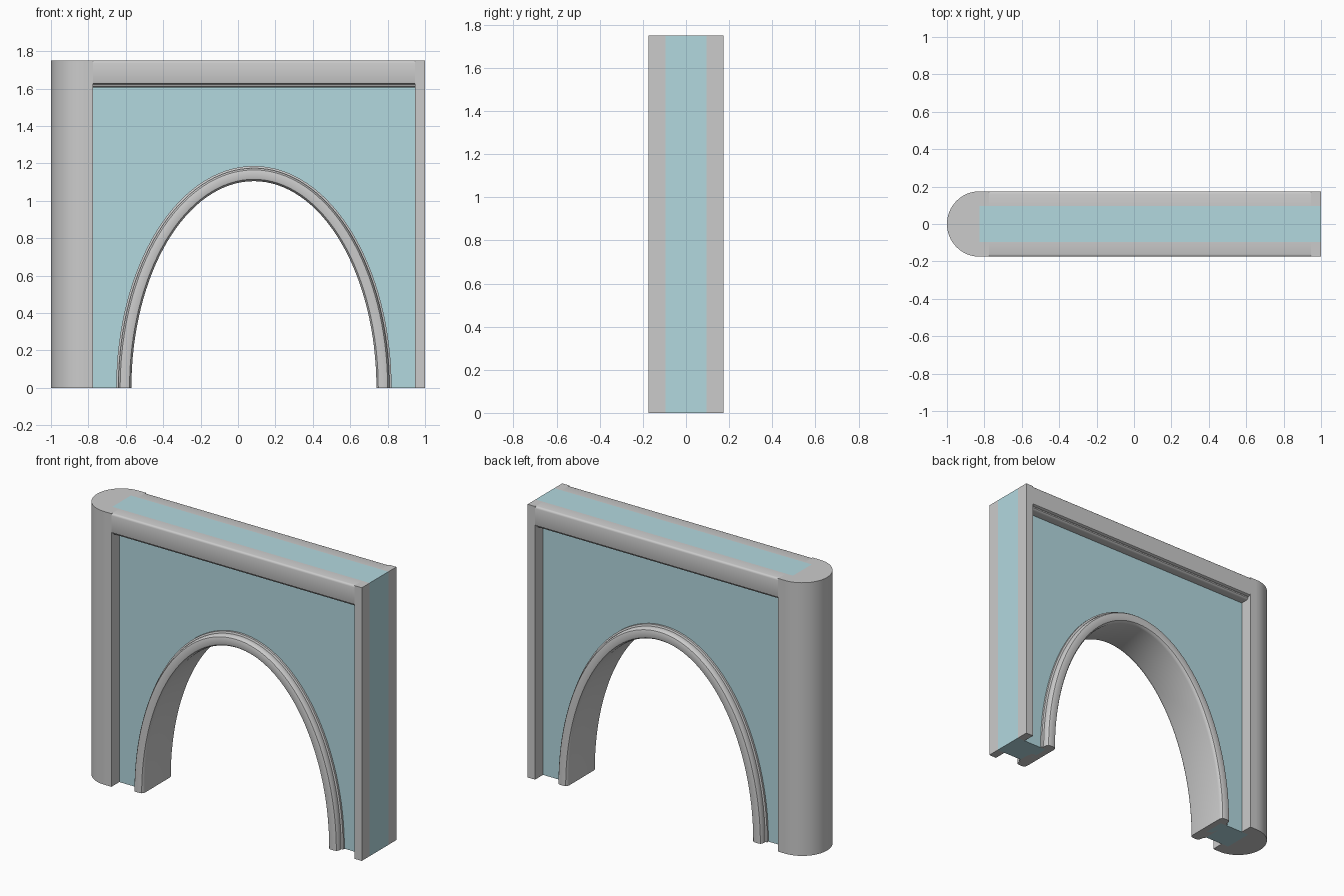
import bpy, bmesh
from math import sin, cos, pi
from mathutils import Vector

if "Cube" in bpy.data.objects:
    bpy.data.objects.remove(bpy.data.objects["Cube"])

W = 0.095           # half thickness of the wall
D = 0.175           # half thickness of the frame
H = 1.75            # height
CX, RX, RZ = 0.085, 0.655, 1.105   # arch centre and inner radii


def loft(name, rings, smooth=True, mat=None):
    """Skin a list of equal-sized closed rings and cap both ends."""
    bm = bmesh.new()
    vs = [[bm.verts.new(p) for p in r] for r in rings]
    n = len(rings[0])
    for a, b in zip(vs, vs[1:]):
        for i in range(n):
            j = (i + 1) % n
            bm.faces.new((a[i], a[j], b[j], b[i]))
    bm.faces.new(vs[0])
    bm.faces.new(vs[-1])
    bmesh.ops.recalc_face_normals(bm, faces=bm.faces)
    me = bpy.data.meshes.new(name)
    bm.to_mesh(me)
    bm.free()
    ob = bpy.data.objects.new(name, me)
    bpy.context.collection.objects.link(ob)
    if mat:
        me.materials.append(mat)
    if smooth:
        bpy.ops.object.select_all(action='DESELECT')
        ob.select_set(True)
        bpy.context.view_layer.objects.active = ob
        bpy.ops.object.shade_smooth_by_angle(angle=0.6)
    return ob


def box(name, x0, x1, y0, y1, z0, z1):
    ring = [(x0, y0), (x1, y0), (x1, y1), (x0, y1)]
    return loft(name, [[(x, y, z) for x, y in ring] for z in (z0, z1)], False)


def arch(d, n=64):
    """Points on the half ellipse offset outwards by d, right to left."""
    return [(CX + (RX + d) * cos(pi * i / n), (RZ + d) * sin(pi * i / n))
            for i in range(n + 1)]


blue = bpy.data.materials.new("wall_blue")
blue.diffuse_color = (0.45, 0.69, 0.74, 1)
blue.use_nodes = True
blue.node_tree.nodes["Principled BSDF"].inputs["Base Color"].default_value = blue.diffuse_color

# Blue wall with the arched opening (its edge is buried in the trim)
outline = arch(0.04) + [(-0.825, 0), (-0.825, H), (1, H), (1, 0)]
loft("wall", [[(x, y, z) for x, z in outline] for y in (-W, W)], False, blue)

# Arch trim: moulded section (offset from opening, depth) swept round the arch
half = [(0, 0.125), (0.003, 0.138), (0.010, 0.147), (0.020, 0.15), (0.050, 0.15),
        (0.060, 0.147), (0.067, 0.138), (0.070, 0.125), (0.070, 0.112),
        (0.081, 0.108), (0.081, 0.08)]
section = half + [(d, -y) for d, y in reversed(half)]
paths = [arch(d) for d, y in section]
loft("arch_trim", [[(p[i][0], y, p[i][1]) for p, (d, y) in zip(paths, section)]
                   for i in range(len(paths[0]))])

# Half-round end pillar
curve = [(-0.825 - D * sin(pi * i / 32), D * cos(pi * i / 32)) for i in range(33)]
loft("end_pillar", [[(x, y, z) for x, y in curve] for z in (0, H)])

# Posts and moulded top beam, repeated on the front and back faces
beam = [(W, H), (0.162, H), (0.169, 1.748), (0.173, 1.744), (D, 1.737),
        (D, 1.634), (0.173, 1.628), (0.167, 1.624), (0.155, 1.623),
        (0.155, 1.615), (0.148, 1.608), (0.138, 1.605), (W, 1.605)]
for s, side in ((-1, "front"), (1, "back")):
    y0, y1 = sorted((s * W, s * D))
    box(side + "_left_post", -0.825, -0.775, y0, y1, 0, H)
    box(side + "_right_post", 0.947, 1, y0, y1, 0, H)
    loft(side + "_top_beam", [[(x, s * y, z) for y, z in beam]
                              for x in (-0.775, 0.947)])
